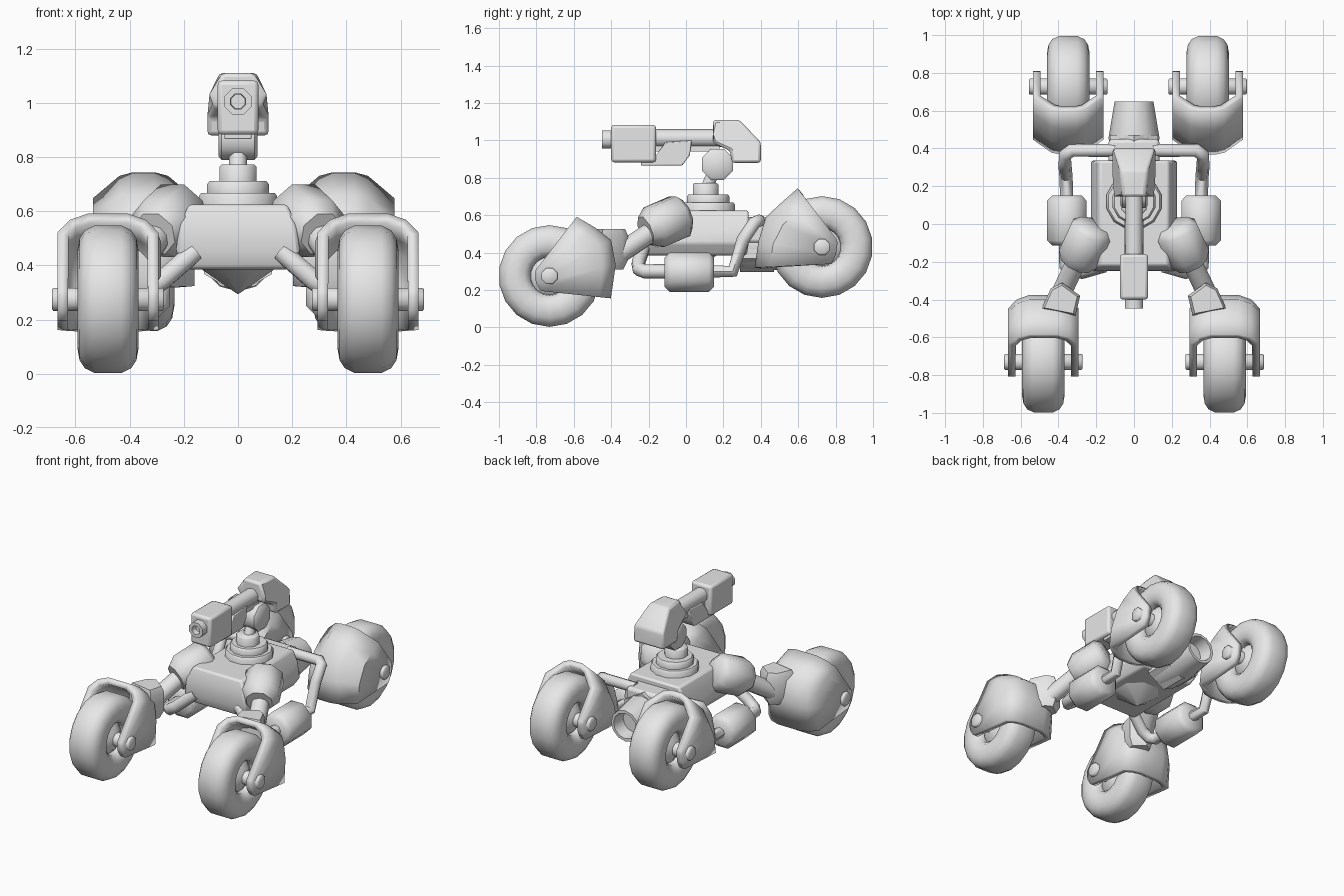
import bpy, bmesh, math
from mathutils import Vector

if "Cube" in bpy.data.objects:
    bpy.data.objects.remove(bpy.data.objects["Cube"])

grey = bpy.data.materials.new("plain_grey")
grey.diffuse_color = (0.8, 0.8, 0.8, 1)
grey.use_nodes = True
grey.node_tree.nodes["Principled BSDF"].inputs["Base Color"].default_value = grey.diffuse_color


def finish(name, bm, mirror=False, bevel=0.0, solid=0.0):
    """Turn a bmesh in world coordinates into an object with its modifiers."""
    me = bpy.data.meshes.new(name)
    bm.to_mesh(me)
    bm.free()
    me.materials.append(grey)
    ob = bpy.data.objects.new(name, me)
    bpy.context.collection.objects.link(ob)
    if solid:
        m = ob.modifiers.new("thickness", 'SOLIDIFY')
        m.thickness, m.offset, m.use_even_offset = solid, -1, True
    if bevel:
        m = ob.modifiers.new("bevel", 'BEVEL')
        m.width, m.segments, m.limit_method = bevel, 2, 'ANGLE'
        m.angle_limit = math.radians(35)
    if mirror:
        ob.modifiers.new("mirror", 'MIRROR')
    return ob


def loft(name, rings, cap=True, loop=False, **kw):
    """Bridge rings of points with quads."""
    bm = bmesh.new()
    vs = [[bm.verts.new(p) for p in r] for r in rings]
    n = len(vs[0])
    pairs = list(zip(vs, vs[1:])) + ([(vs[-1], vs[0])] if loop else [])
    for a, b in pairs:
        for i in range(n):
            j = (i + 1) % n
            bm.faces.new((a[i], a[j], b[j], b[i]))
    if cap and not loop:
        bm.faces.new(vs[0])
        bm.faces.new(vs[-1])
    bmesh.ops.recalc_face_normals(bm, faces=bm.faces)
    return finish(name, bm, **kw)


def lathe(name, origin, direction, profile, n=8, roll=0.5, **kw):
    """Spin (distance, radius) pairs around an axis."""
    o = Vector(origin)
    q = Vector(direction).to_track_quat('Z', 'Y')
    ang = [2 * math.pi * (i + roll) / n for i in range(n)]
    return loft(name, [[o + q @ Vector((r * math.cos(a), r * math.sin(a), t)) for a in ang]
                       for t, r in profile], **kw)


def prism(name, yz, half_x, **kw):
    """Extrude a side profile across x."""
    return loft(name, [[(x, y, z) for y, z in yz] for x in (-half_x, half_x)], **kw)


def box(name, c, s, **kw):
    y, z = s[1] / 2, s[2] / 2
    return prism(name, [(c[1] + a * y, c[2] + b * z) for a, b in
                        ((-1, -1), (1, -1), (1, 1), (-1, 1))], s[0] / 2, **kw)


def pipe(name, pts, r):
    """Round pipe along a path, mirrored left and right."""
    cu = bpy.data.curves.new(name, 'CURVE')
    cu.dimensions, cu.bevel_depth, cu.bevel_resolution = '3D', r, 2
    cu.use_fill_caps = True
    sp = cu.splines.new('POLY')
    sp.points.add(len(pts) - 1)
    for p, c in zip(sp.points, pts):
        p.co = (*c, 1)
    tmp = bpy.data.objects.new(name + "_path", cu)
    bpy.context.collection.objects.link(tmp)
    bpy.context.view_layer.update()
    dg = bpy.context.evaluated_depsgraph_get()
    bm = bmesh.new()
    bm.from_mesh(bpy.data.meshes.new_from_object(tmp.evaluated_get(dg)))
    bpy.data.objects.remove(tmp)
    return finish(name, bm, mirror=True)


def fender(name, axle, outer, hub, section):
    """Shell around the back of a wheel; section is (half width, drop) pairs, scaled per row."""
    ax = Vector(axle)
    bm = bmesh.new()
    rows = []
    for (*o, k), h in zip(outer, hub):
        o, h = Vector(o), Vector(h)
        inward = (h - o).normalized()
        half = [(0.187, h)] + [(x, o + inward * d * k) for x, d in section]
        sec = [(-x, p) for x, p in half] + [(x, p) for x, p in reversed(half)]
        rows.append([bm.verts.new(ax + Vector((x, p.x, p.y))) for x, p in sec])
    n = len(rows[0])
    for a, b in zip(rows, rows[1:]):
        for i in range(n - 1):
            bm.faces.new((a[i], a[i + 1], b[i + 1], b[i]))
    bmesh.ops.recalc_face_normals(bm, faces=bm.faces)
    bm.normal_update()
    bm.faces.ensure_lookup_table()
    mid = bm.faces[n // 2 - 1]
    if mid.normal.dot(mid.calc_center_median() - ax) < 0:
        bmesh.ops.reverse_faces(bm, faces=bm.faces)
    return finish(name, bm, solid=0.04)


# fender shapes relative to the axle: outer edge, hub edge, cross-section
front_shape = ([(0.15, 0.322, 1.2), (0.25, 0.262, 1), (0.335, 0.195, 1), (0.36, 0.06, 1), (0.333, -0.12, 0.8)],
               [(-0.075, 0.03), (-0.078, 0.012), (-0.078, -0.01), (-0.07, -0.04), (-0.045, -0.08)],
               [(0.187, 0.08), (0.14, 0.03), (0.075, 0.006)])
rear_shape = ([(-0.13, 0.314, 1.2), (-0.225, 0.23, 1), (-0.30, 0.16, 1), (-0.34, 0.03, 0.8), (-0.36, -0.11, 0.8)],
              [(0.08, 0.04), (0.083, 0.02), (0.08, 0.0), (0.075, -0.04), (0.05, -0.09)],
              [(0.187, 0.10), (0.09, 0.014), (0.04, 0)])

# wheels, hubs, axles and fenders; the rear pair sits slightly to one side
half_tire = [(0.04, 0.10), (0.08, 0.105), (0.105, 0.135), (0.113, 0.18),
             (0.105, 0.225), (0.085, 0.255), (0.05, 0.272)]
tire = half_tire + [(-x, r) for x, r in reversed(half_tire)]
wheels = {"front_left": ((-0.48, -0.73, 0.275), front_shape), "front_right": ((0.48, -0.73, 0.275), front_shape),
          "rear_left": ((-0.348, 0.727, 0.43), rear_shape), "rear_right": ((0.390, 0.727, 0.43), rear_shape)}
for side, (ax, shape) in wheels.items():
    lathe(side + "_tire", ax, (1, 0, 0), tire, n=18, loop=True)
    lathe(side + "_hub", ax, (1, 0, 0), [(-0.09, 0.05), (-0.04, 0.11), (0.04, 0.11), (0.09, 0.05)], n=12)
    lathe(side + "_axle", ax, (1, 0, 0), [(-0.207, 0.04), (-0.202, 0.046), (0.202, 0.046), (0.207, 0.04)])
    fender(side + "_fender", ax, *shape)

# front legs: shoulder and strut along slanted axes, ending in a socket block
leg, leg_dir = (-0.265, -0.11, 0.56), (-0.14, -0.30, -0.20)
lathe("shoulder", (-0.262, -0.115, 0.56), (-0.14, -0.30, -0.13),
      [(-0.13, 0.085), (-0.095, 0.122), (0.065, 0.122), (0.12, 0.085)], mirror=True)
lathe("leg_strut", leg, leg_dir, [(0.08, 0.056), (0.36, 0.056)], n=10, mirror=True)
socket = [(-0.38, -0.31), (-0.285, -0.38), (-0.31, -0.485), (-0.49, -0.45), (-0.44, -0.34)]
loft("leg_socket", [[(-0.39 + (x + 0.39) * k, -0.41 + (y + 0.41) * k, z) for x, y in socket]
                    for z, k in ((0.31, 0.75), (0.36, 1), (0.49, 1), (0.525, 0.85))], mirror=True)

# body with a faceted point underneath
loft("body", [[(-x, y0, z), (x, y0, z), (x, y1, z), (-x, y1, z)] for z, x, y0, y1 in
              ((0.385, 0.185, -0.22, 0.325), (0.45, 0.23, -0.248, 0.335),
               (0.55, 0.215, -0.245, 0.335), (0.625, 0.182, -0.22, 0.335))], bevel=0.012)
lathe("body_point", (0, 0.03, 0), (0, 0, 1), [(0.295, 0.003), (0.39, 0.152)])
box("rear_mount", (0, 0.38, 0.52), (0.27, 0.14, 0.14), bevel=0.02)

# rear nozzle with hexagonal collar and hollow end
lathe("nozzle_collar", (0, 0, 0.442), (0, 1, 0), [(0.29, 0.146), (0.47, 0.146)], n=6, roll=0.5)
lathe("nozzle", (0, 0, 0.438), (0, 1, 0),
      [(0.30, 0.13), (0.46, 0.134), (0.648, 0.103), (0.648, 0.085), (0.56, 0.075)], n=12, roll=0)

# side canisters and their pipes
lathe("canister", (-0.355, 0.018, 0.295), (0, 1, 0),
      [(-0.132, 0.085), (-0.105, 0.113), (0.105, 0.113), (0.132, 0.085)], mirror=True)
pipe("rear_pipe", [(-0.10, 0.39, 0.57), (-0.33, 0.39, 0.57), (-0.365, 0.365, 0.56),
                   (-0.365, 0.305, 0.47), (-0.36, 0.25, 0.30), (-0.355, 0.10, 0.30)], 0.035)
pipe("front_pipe", [(-0.36, -0.10, 0.30), (-0.36, -0.22, 0.30), (-0.33, -0.25, 0.31),
                    (-0.28, -0.255, 0.345), (-0.16, -0.22, 0.45)], 0.038)

# turret base, post and swivel
lathe("turret_base", (0, 0.118, 0), (0, 0, 1),
      [(0.60, 0.15), (0.655, 0.15), (0.668, 0.14), (0.668, 0.118), (0.70, 0.118), (0.712, 0.108)], n=12)
lathe("turret_post", (0, 0.105, 0), (0, 0, 1), [(0.70, 0.073), (0.765, 0.073), (0.772, 0.066)])
lathe("turret_neck", (0, 0.10, 0.72), (0, 0.066, 0.155), [(0, 0.035), (0.16, 0.035)])
lathe("swivel", (0, 0.168, 0.872), (1, 0, 0),
      [(-0.072, 0.075), (-0.06, 0.09), (0.06, 0.09), (0.072, 0.075)])

# gun: housing tapering at the top, barrel, rail, muzzle and grip
housing = [(0.145, 0.985, 0.09), (0.145, 1.03, 0.09), (0.145, 1.11, 0.06), (0.285, 1.11, 0.072),
           (0.40, 0.99, 0.113), (0.40, 0.88, 0.113), (0.245, 0.88, 0.113), (0.235, 0.945, 0.11)]
loft("gun_housing", [[(s * w, y, z) for y, z, w in housing] for s in (-1, 1)], bevel=0.015)
lathe("gun_barrel", (0, 0, 1.012), (0, -1, 0), [(-0.2, 0.048), (0.2, 0.048)], n=10)
box("gun_rail", (0, 0, 0.955), (0.06, 0.36, 0.03))
box("muzzle_block", (0, -0.28, 0.983), (0.15, 0.24, 0.2), bevel=0.016)
lathe("muzzle_tip", (0, 0, 1.005), (0, -1, 0),
      [(0.38, 0.053), (0.448, 0.053), (0.448, 0.03), (0.41, 0.028)])
prism("gun_grip", [(-0.24, 0.866), (-0.02, 0.866), (0.02, 0.92), (0.03, 1.0), (-0.11, 0.99),
                   (-0.16, 0.92), (-0.24, 0.89)], 0.05, bevel=0.005)

# smooth shading with sharp edges kept
for ob in bpy.context.scene.objects:
    ob.select_set(True)
bpy.context.view_layer.objects.active = bpy.context.scene.objects[0]
bpy.ops.object.shade_smooth_by_angle(angle=math.radians(48))
